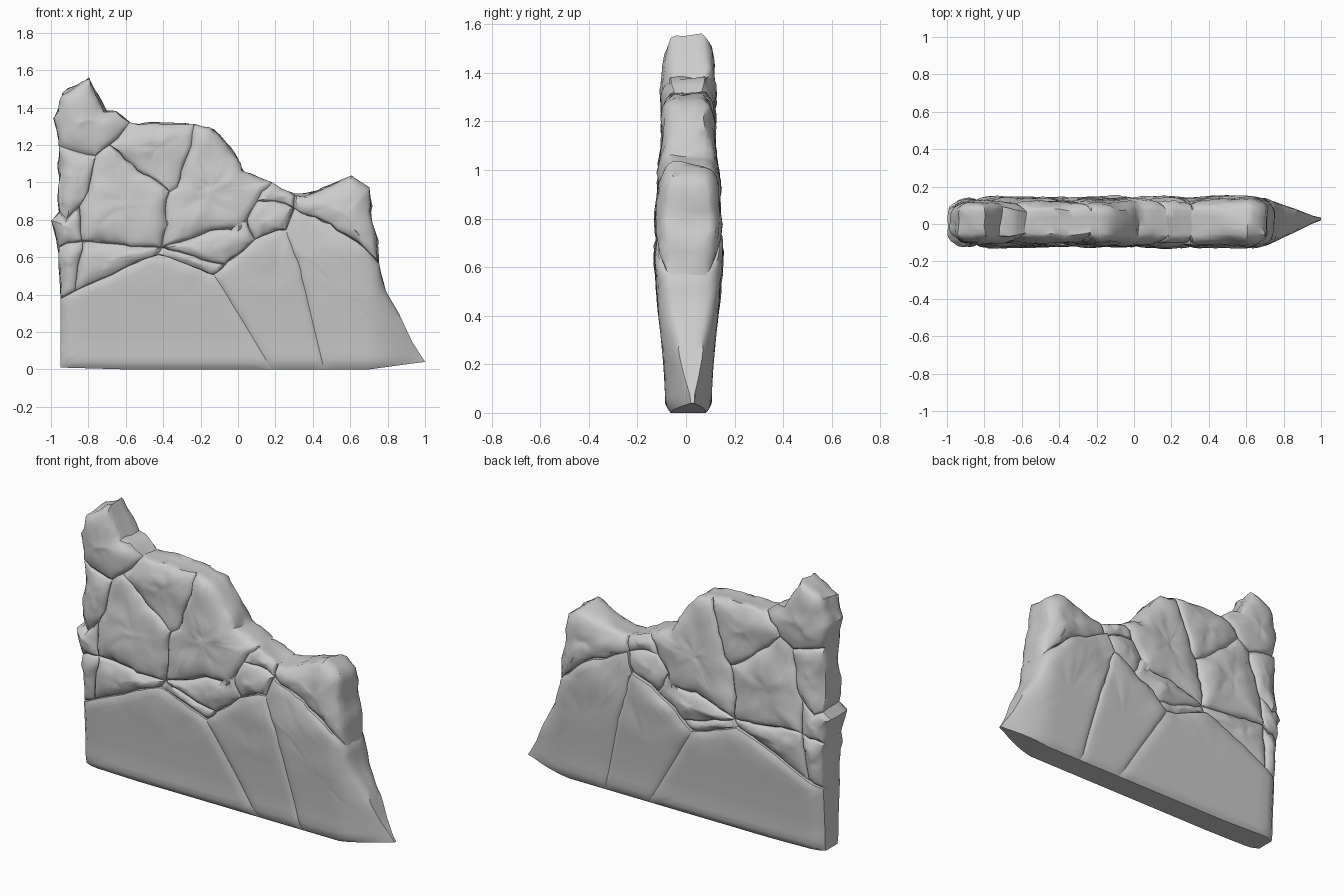
import bpy, bmesh, math
from mathutils import Vector, noise
from mathutils.geometry import intersect_point_line

if "Cube" in bpy.data.objects:
    bpy.data.objects.remove(bpy.data.objects["Cube"])

# Half thickness of the wall by height
PROFILE = [(0, .080), (.035, .096), (.15, .099), (.3, .113), (.45, .128), (.62, .138), (.8, .132),
           (.95, .123), (1.1, .114), (1.3, .110), (1.45, .114), (1.6, .10)]
# Outer outline of the ruin, where the wall rounds over
CROWN = [(-.95, -.2), (-.95, .38), (-.96, .65), (-1, .8), (-.95, .84), (-.95, 1.2), (-.98, 1.35),
         (-.94, 1.47), (-.8, 1.55), (-.71, 1.39), (-.58, 1.32), (-.24, 1.31),
         (-.14, 1.29), (0, 1.13), (.02, 1.06), (.18, 1), (.31, .93), (.42, .95),
         (.6, 1.03), (.7, .97), (.745, .7), (.75, .57), (.79, .42), (.86, .3)]
CROWN = [Vector(p) for p in CROWN]


def distance_to(p, edges):
    best = 9
    for a, b in edges:
        q, f = intersect_point_line(p, a, b)
        best = min(best, (p - a.lerp(b, min(1, max(0, f)))).length)
    return best


def rounded(d, width):
    u = min(1, d / width)
    return math.sqrt(1 - (1 - u) ** 2)


def thickness(p):
    x, z = p
    t = PROFILE[-1][1]
    for (a, ta), (b, tb) in zip(PROFILE, PROFILE[1:]):
        if z <= b:
            t = ta + (tb - ta) * max(0, z - a) / (b - a)
            break
    if x > .7:  # wedge-shaped toe at the right end
        t *= max(.08, 1 - ((x - .7) / .3) ** 1.5)
    return t * (.70 + .30 * rounded(distance_to(p, zip(CROWN, CROWN[1:])), .11))


def rough(x, y, z):
    """Shared position noise, so neighbouring stones keep matching seams."""
    p = Vector((x, y, z))
    amp = .018 * min(1, max(0, (z - .35) / .3))
    n = noise.noise_vector(p * 8) * amp + noise.noise_vector(p * 21) * amp * .6
    yy = y + n.y * .7 + .01
    if x > .72:
        yy += (x - .72) * .06
    return (max(-1, min(1, x + n.x)), yy, max(0, z + n.z))


def stone(name, pts, rim=.75, puff=.10):
    # Subdivide the outline
    pts = [Vector(p) for p in pts]
    edges = list(zip(pts, pts[1:] + pts[:1]))
    outline = []
    for a, b in edges:
        n = max(1, round((b - a).length / .045))
        outline += [a.lerp(b, i / n) for i in range(n)]
    area = 0
    c = Vector((0, 0))
    for a, b in edges:
        k = a.x * b.y - b.x * a.y
        area += k
        c += (a + b) * k
    c /= 3 * area

    bm = bmesh.new()
    scales = [.04, .1, .22, .38, .55, .72, .85, .94, 1]

    def ring(s, side):
        out = []
        for o in outline:
            p = c.lerp(o, s)
            t = thickness(p) * (rim + (1 - rim) * rounded(distance_to(p, edges), puff))
            out.append(bm.verts.new(rough(p.x, side * t, p.y)))
        return out

    # Front face rings, ragged edge ring, then back face rings
    rings = [ring(s, -1) for s in scales] + [ring(1, -.4), ring(1, .4)]
    rings += [ring(s, 1) for s in reversed(scales)]
    m = len(outline)
    for r0, r1 in zip(rings, rings[1:]):
        for i in range(m):
            j = (i + 1) % m
            bm.faces.new((r0[i], r0[j], r1[j], r1[i]))
    bm.faces.new(rings[0])
    bm.faces.new(rings[-1])
    bmesh.ops.recalc_face_normals(bm, faces=bm.faces)
    me = bpy.data.meshes.new(name)
    bm.to_mesh(me)
    bm.free()
    for f in me.polygons:
        f.use_smooth = True
    me.set_sharp_from_angle(angle=math.radians(42))
    bpy.context.collection.objects.link(bpy.data.objects.new(name, me))


# Large smooth slabs at the foot
stone("base_slab_left", [(-.95, .01), (-.6, .0), (.18, 0), (.03, .25), (-.13, .51),
      (-.28, .56), (-.42, .61), (-.50, .59), (-.87, .42), (-.95, .38)], .91, .05)
stone("base_slab_middle", [(.18, 0), (.46, 0), (.33, .54), (.26, .76), (.1, .69),
      (-.13, .51), (.03, .25)], .91, .05)
stone("base_slab_right", [(.46, 0), (.7, .0), (.92, .03), (1.0, .04), (.93, .15),
      (.86, .3), (.79, .42), (.75, .57), (.68, .65), (.5, .77), (.30, .86),
      (.26, .76), (.33, .54)], .91, .05)

# Right-hand crown and the small wedged stones
stone("right_crown_stone", [(.30, .86), (.5, .77), (.68, .65), (.75, .57), (.745, .7),
      (.71, .8), (.70, .97), (.6, 1.03), (.5, .98), (.42, .95), (.31, .93)])
stone("wedge_stone_lower", [(.04, .81), (.07, .73), (.1, .69), (.26, .76), (.30, .86),
      (.2, .90), (.1, .89)], .72)
stone("wedge_stone_upper", [(.1, .89), (.2, .90), (.30, .86), (.31, .93), (.18, 1.0),
      (.13, .95)], .72)

# Main courses
stone("middle_boulder", [(-.40, .65), (-.15, .74), (.01, .74), (.04, .81), (.1, .89),
      (.13, .95), (.18, 1.0), (.02, 1.06), (0, 1.13), (-.07, 1.22), (-.14, 1.29),
      (-.24, 1.31), (-.26, 1.2), (-.33, .98), (-.37, .95)])
stone("upper_stone", [(-.24, 1.31), (-.40, 1.32), (-.58, 1.32), (-.68, 1.20),
      (-.6, 1.12), (-.5, 1.05), (-.37, .95), (-.33, .98), (-.26, 1.2)])
stone("left_boulder", [(-.83, .69), (-.40, .65), (-.37, .95), (-.5, 1.05),
      (-.6, 1.12), (-.68, 1.20), (-.76, 1.14), (-.80, .95), (-.84, .87)])
stone("peak_stone", [(-.95, 1.2), (-.76, 1.14), (-.68, 1.20), (-.58, 1.32), (-.65, 1.38),
      (-.71, 1.39), (-.80, 1.55), (-.94, 1.47), (-.98, 1.35)])

# Stacked stones at the left end
stone("left_edge_stone_upper", [(-.95, 1.2), (-.96, .84), (-.92, .81), (-.84, .87),
      (-.80, .95), (-.76, 1.14)], .74)
stone("left_edge_stone_middle", [(-1.0, .80), (-.96, .65), (-.83, .69), (-.84, .87),
      (-.92, .81), (-.96, .84)], .74)
stone("left_edge_stone_lower", [(-.96, .65), (-.95, .5), (-.95, .38), (-.87, .42),
      (-.86, .55), (-.83, .69)], .74)

# Thin filler stones above the slabs
stone("filler_stone_left", [(-.83, .69), (-.86, .55), (-.87, .42), (-.50, .59),
      (-.42, .61), (-.40, .65)], .76)
stone("filler_stone_middle", [(-.40, .65), (-.2, .59), (-.07, .56), (.1, .69),
      (.07, .73), (.04, .81), (.01, .74), (-.15, .74)], .76)
stone("filler_stone_low", [(-.40, .65), (-.42, .61), (-.28, .56), (-.13, .51),
      (-.07, .56), (-.2, .59)], .76)
